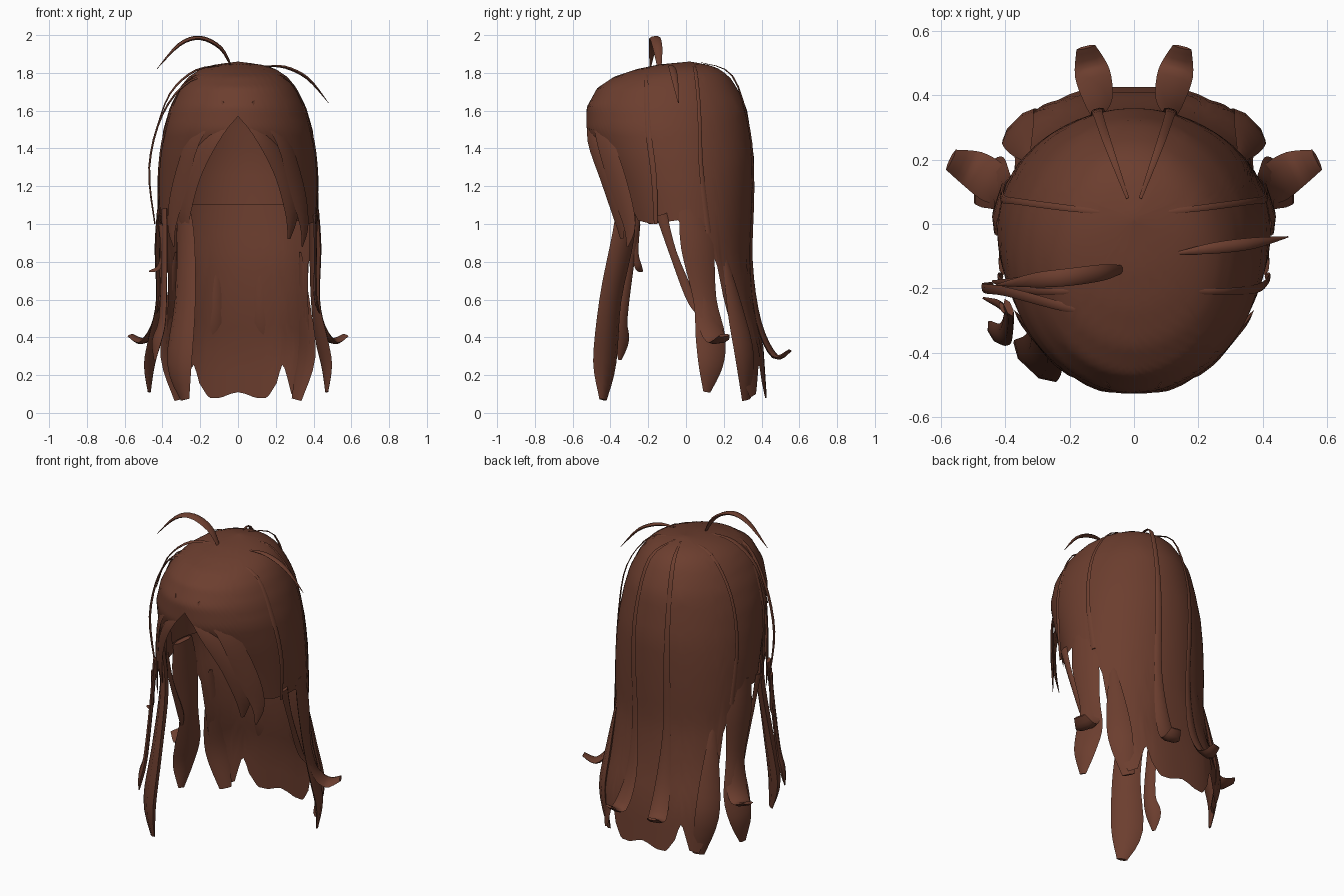
import bpy, bmesh, math
from mathutils import Vector

if "Cube" in bpy.data.objects:
    bpy.data.objects.remove(bpy.data.objects["Cube"])

hair = bpy.data.materials.new("chestnut_brown")
hair.diffuse_color = (0.15, 0.048, 0.028, 1)
hair.use_nodes = True
hair.node_tree.nodes["Principled BSDF"].inputs["Base Color"].default_value = hair.diffuse_color

# Head outline by height: z, half width, front y, back y, roundness (1 = ellipse)
LEVELS = [(1.86, 0, .02, .02, 1), (1.845, .12, -.14, .11, 1), (1.82, .20, -.26, .18, 1),
          (1.78, .26, -.38, .23, 1), (1.72, .31, -.47, .27, 1), (1.62, .36, -.525, .32, 1),
          (1.50, .395, -.53, .34, 1), (1.35, .415, -.48, .36, 1), (1.20, .425, -.42, .36, 1),
          (1.00, .425, -.36, .355, 1), (.80, .42, -.36, .345, .97), (.55, .42, -.36, .37, .86),
          (.35, .44, -.36, .41, .75), (.05, .41, -.36, .43, .72)]

# Hem height by angle from the front parting (0) to the back (180)
HEM = [(0, 1.57), (18, 1.43), (28, 1.34), (40, 1.15), (46, 1.02), (60, 1.0),
       (84, 1.02), (100, .92), (114, .85), (118, .78), (122, .45), (125, .22),
       (134, .08), (144, .10), (152, .24), (155, .26), (157, .17), (165, .08),
       (173, .08), (180, .11)]


def lerp(table, k):
    """Linear lookup in a table whose first column rises or falls."""
    rows = sorted(table)
    k = min(max(k, rows[0][0]), rows[-1][0])
    for a, b in zip(rows, rows[1:]):
        if k <= b[0]:
            f = (k - a[0]) / (b[0] - a[0])
            return [p + (q - p) * f for p, q in zip(a[1:], b[1:])]


def finish(name, bm, angle):
    bmesh.ops.remove_doubles(bm, verts=bm.verts, dist=.0005)
    bmesh.ops.recalc_face_normals(bm, faces=bm.faces)
    me = bpy.data.meshes.new(name)
    bm.to_mesh(me)
    bm.free()
    me.materials.append(hair)
    ob = bpy.data.objects.new(name, me)
    bpy.context.collection.objects.link(ob)
    bpy.ops.object.select_all(action='DESELECT')
    bpy.context.view_layer.objects.active = ob
    ob.select_set(True)
    bpy.ops.object.shade_smooth_by_angle(angle=math.radians(angle))
    return ob


def shell(name, angles, hem, size=1.0, rows=26):
    """Sheet hanging from the crown down to the hem."""
    bm = bmesh.new()
    cols = []
    for a in angles:
        low = hem(abs(a))
        r = math.radians(a)
        s, c = math.sin(r), math.cos(r)
        col = []
        for i in range(rows + 1):
            z = 1.86 - (1.86 - low) * (i / rows) ** 1.8
            hx, yf, yb, e = lerp(LEVELS, z)
            x = hx * math.copysign(abs(s) ** e, s)
            y = (yf + yb) / 2 - (yb - yf) / 2 * math.copysign(abs(c) ** e, c)
            col.append(bm.verts.new((x * size, (y + .08) * size - .08, z - (1 - size) * .4)))
        cols.append(col)
    for p, q in zip(cols, cols[1:]):
        for i in range(rows):
            bm.faces.new((p[i], p[i + 1], q[i + 1], q[i]))
    return finish(name, bm, 60)


def lock(name, pts, flat=.25, mirror=False, steps=4):
    """Flattened tapering tuft through points (x, y, z, width)."""
    P = [Vector(p) for p in pts]
    path = []
    for i in range(len(P) - 1):            # smooth path through the points
        a, b, c, d = P[max(i - 1, 0)], P[i], P[i + 1], P[min(i + 2, len(P) - 1)]
        for k in range(steps):
            t = k / steps
            path.append(.5 * (2 * b + (c - a) * t + (2 * a - 5 * b + 4 * c - d) * t * t
                              + (3 * b - a - 3 * c + d) * t ** 3))
    path.append(P[-1])
    for side in ((1, -1) if mirror else (1,)):
        bm = bmesh.new()
        rings = []
        across = None
        for i, p in enumerate(path):
            o = p.to_3d()
            tan = (path[min(i + 1, len(path) - 1)] - path[max(i - 1, 0)]).to_3d().normalized()
            out = o - Vector((0, -.08, min(o.z, 1.2)))
            new = tan.cross(out.normalized())
            if across is None:
                across = new.normalized()
            else:                          # keep the twist steady along curls
                across = across - tan * across.dot(tan) + new * (.3 if new.length > .8 else 0)
                across = (across - tan * across.dot(tan)).normalized()
            out = across.cross(tan).normalized()
            w = max(p.w, .004) / 2
            ring = []
            for k in range(6):
                g = k * math.pi / 3
                v = o + across * w * math.cos(g) + out * w * flat * math.sin(g)
                ring.append(bm.verts.new((v.x * side, v.y, v.z)))
            rings.append(ring)
        for r, s in zip(rings, rings[1:]):
            for k in range(6):
                bm.faces.new((r[k], r[(k + 1) % 6], s[(k + 1) % 6], s[k]))
        bm.faces.new(rings[0])
        bm.faces.new(rings[-1])
        finish(name + ("_right" if side * pts[-1][0] > 0 else "_left"), bm, 50)


# Main hair and inner scalp lining
shell("main_hair", range(-180, 181, 2), lambda a: lerp(HEM, a)[0])
shell("scalp_lining", [80 + 5 * i for i in range(41)], lambda a: 1.12, .95, 16)

# Fringe swept from the parting
lock("fringe", [(.0, -.51, 1.60, .03), (.13, -.495, 1.46, .09), (.235, -.425, 1.27, .11),
                (.285, -.36, 1.07, .10), (.27, -.34, .92, .02)], .2, True)
lock("outer_fringe", [(.08, -.50, 1.65, .03), (.23, -.435, 1.45, .10), (.31, -.355, 1.2, .12),
                      (.35, -.30, 1.0, .08), (.34, -.31, .88, .01)], .15, True)

# Long tufts in front of one shoulder
lock("front_lock", [(-.31, -.31, 1.2, .10), (-.28, -.33, .95, .15), (-.28, -.40, .6, .16),
                    (-.31, -.43, .27, .18), (-.28, -.44, .07, .06)], .35)
lock("front_strand", [(-.39, -.26, 1.08, .06), (-.39, -.30, .8, .06), (-.40, -.34, .5, .07),
                      (-.43, -.34, .38, .09), (-.44, -.35, .28, .02)], .4)
lock("front_curl", [(-.41, -.26, 1.0, .04), (-.40, -.27, .85, .04), (-.42, -.25, .77, .04),
                    (-.47, -.23, .75, .01)], .4)

# Side tufts
lock("side_lock", [(.405, .03, 1.08, .14), (.41, .06, .88, .18), (.41, .10, .6, .13),
                   (.44, .13, .4, .17), (.47, .13, .25, .14), (.47, .11, .11, .04)], .25, True)
lock("side_strand", [(.41, -.13, 1.05, .06), (.41, -.07, .85, .04), (.41, .02, .62, .05),
                     (.43, .06, .53, .02)], .4, True)
lock("side_flick", [(.40, .10, .8, .06), (.41, .11, .6, .09), (.44, .13, .45, .13),
                    (.50, .17, .38, .12), (.57, .20, .41, .07)], .25, True)

# Back corner tufts and upturned back strands
lock("back_corner_lock", [(.33, .20, .85, .02), (.35, .26, .55, .11), (.36, .31, .3, .14),
                          (.31, .32, .07, .07)], .25, True)
lock("back_strand", [(.02, .08, 1.855, .01), (.08, .245, 1.785, .025), (.11, .335, 1.5, .03),
                     (.115, .355, 1.2, .04), (.11, .345, .8, .05), (.11, .385, .48, .09),
                     (.13, .47, .30, .11), (.15, .55, .33, .06)], .25, True)

# Loose hairs at the crown
lock("crown_wisp", [(-.03, -.14, 1.82, .02), (-.09, -.15, 1.93, .05), (-.20, -.165, 1.985, .055),
                    (-.31, -.175, 1.95, .045), (-.43, -.19, 1.82, .004)], .4)
lock("crown_wisp", [(.14, -.09, 1.835, .01), (.25, -.075, 1.83, .035), (.37, -.06, 1.77, .035),
                    (.48, -.04, 1.64, .004)], .5)
lock("crown_sweep", [(-.05, -.13, 1.84, .01), (-.22, -.16, 1.815, .04), (-.36, -.18, 1.69, .03),
                     (-.44, -.18, 1.48, .01)], .25)
lock("loose_strand", [(-.03, -.31, 1.80, .01), (-.25, -.25, 1.76, .03), (-.40, -.21, 1.58, .03),
                      (-.47, -.20, 1.3, .03), (-.44, -.19, 1.0, .02)], .3)
lock("seam_strand", [(.03, .03, 1.845, .01), (.21, .05, 1.81, .02), (.36, .07, 1.6, .02),
                     (.41, .08, 1.3, .025), (.40, .12, .95, .03)], .3, True)
lock("ear_strand", [(.08, -.21, 1.82, .01), (.28, -.21, 1.75, .02), (.385, -.2, 1.5, .03),
                    (.42, -.17, 1.25, .03), (.41, -.16, 1.0, .02)], .3, True)
